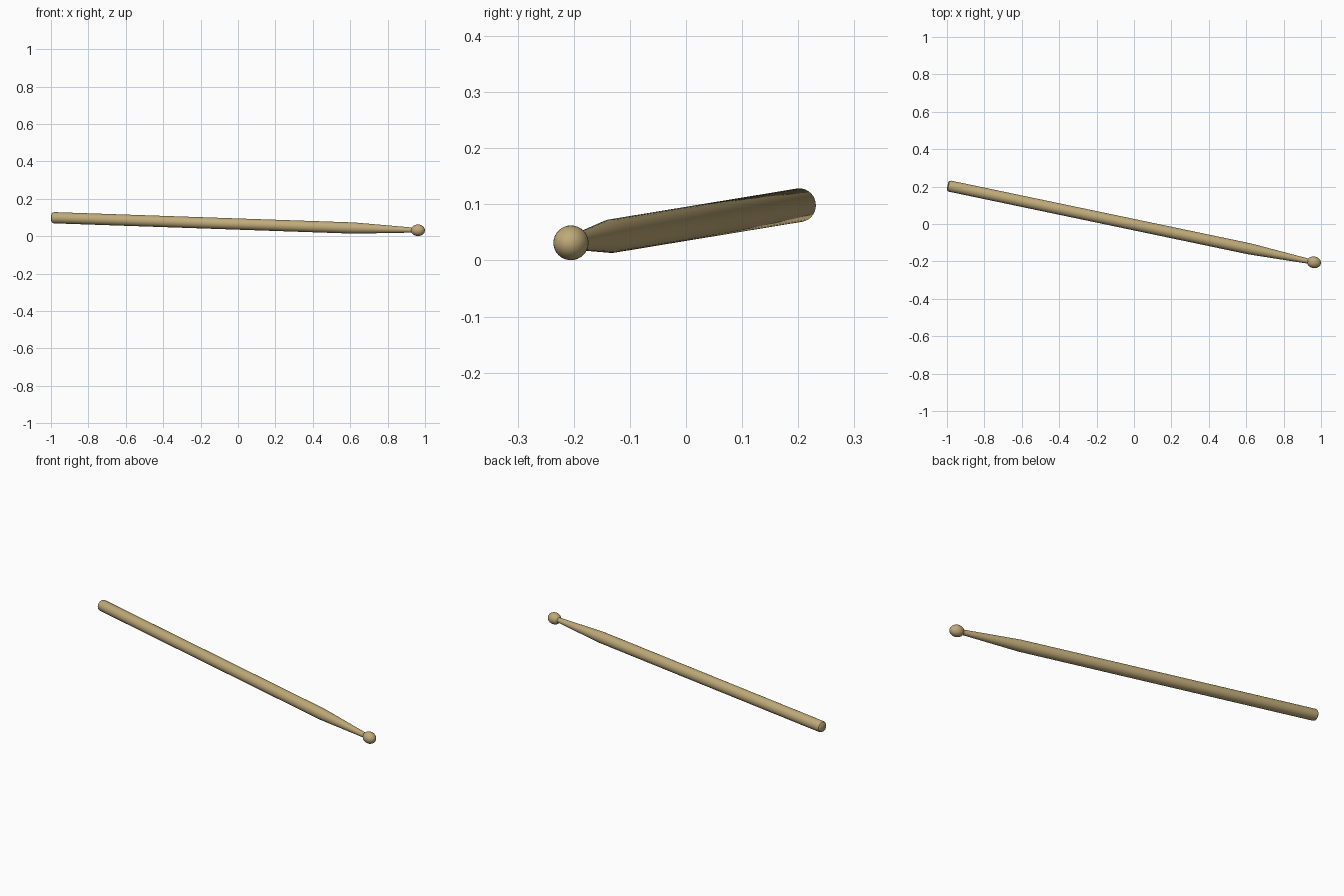
import bpy, bmesh, math
from mathutils import Vector

if "Cube" in bpy.data.objects:
    bpy.data.objects.remove(bpy.data.objects["Cube"])

BUTT = Vector((-0.997, 0.205, 0.099))
BALL = Vector((0.962, -0.205, 0.0315))
AXIS = BALL - BUTT
L = AXIS.length
ROT = AXIS.to_track_quat('Z', 'Y')

wood = bpy.data.materials.new("wood")
wood.diffuse_color = (0.52, 0.40, 0.19, 1)
wood.use_nodes = True
wood.node_tree.nodes["Principled BSDF"].inputs["Base Color"].default_value = wood.diffuse_color


def lathe(name, profile, sides=32):
    """Revolve (radius, distance along stick) points around the stick axis."""
    bm = bmesh.new()
    verts = [bm.verts.new((r, 0, h)) for r, h in profile]
    edges = [bm.edges.new(p) for p in zip(verts, verts[1:])]
    bmesh.ops.spin(bm, geom=verts + edges, cent=(0, 0, 0), axis=(0, 0, 1),
                   angle=math.tau, steps=sides, use_merge=True)
    bmesh.ops.remove_doubles(bm, verts=bm.verts, dist=1e-5)
    bmesh.ops.recalc_face_normals(bm, faces=bm.faces)
    me = bpy.data.meshes.new(name)
    bm.to_mesh(me)
    bm.free()
    me.materials.append(wood)
    ob = bpy.data.objects.new(name, me)
    bpy.context.collection.objects.link(ob)
    ob.location = BUTT
    ob.rotation_mode = 'QUATERNION'
    ob.rotation_quaternion = ROT
    bpy.ops.object.select_all(action='DESELECT')
    ob.select_set(True)
    bpy.context.view_layer.objects.active = ob
    bpy.ops.object.shade_smooth_by_angle(angle=math.radians(35))


# Shaft with a rounded butt, long straight body and tapered neck
shoulder = L * 0.825
lathe("shaft", [(0, 0), (0.021, 0.001), (0.027, 0.005), (0.030, 0.014),
                (0.030, shoulder), (0.0135, L - 0.03), (0.0135, L), (0, L)])

# Slightly elongated rounded tip
N = 16
lathe("tip", [(0.031 * math.sin(math.pi * i / N) if 0 < i < N else 0,
               L - 0.038 * math.cos(math.pi * i / N)) for i in range(N + 1)])
